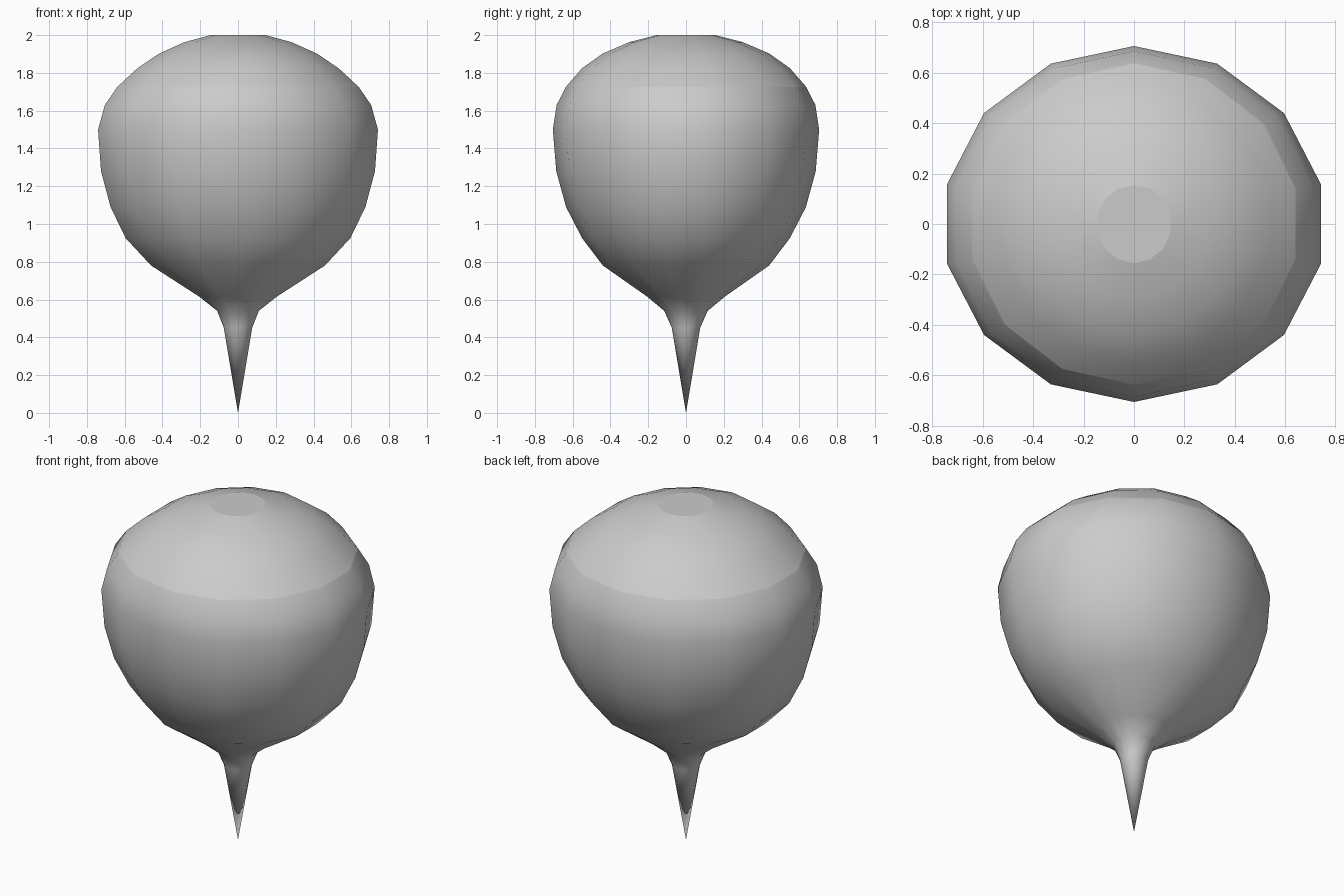
import bpy, bmesh, math

if "Cube" in bpy.data.objects:
    bpy.data.objects.remove(bpy.data.objects["Cube"])

SIDES = 14

# (x radius, y radius, height) of each ring, from the crown down
RINGS = [
    (.149, .155, 2.0), (.29, .30, 1.963), (.427, .44, 1.903), (.546, .55, 1.825),
    (.656, .637, 1.725), (.723, .685, 1.63), (.76, .705, 1.50), (.744, .687, 1.28),
    (.692, .635, 1.09), (.61, .55, .925), (.472, .44, .78), (.21, .205, .615),
    (.113, .115, .54), (.077, .075, .45),
]
SHARP = (0, 4)  # flat top disc and shoulder crease


def ring_verts(bm, rx, ry, z):
    step = 2 * math.pi / SIDES
    return [bm.verts.new((rx * math.sin(i * step), ry * math.cos(i * step), z))
            for i in range(SIDES)]


# Root bulb with tapering tail
bm = bmesh.new()
loops = [ring_verts(bm, *r) for r in RINGS]
bm.faces.new(loops[0])
for a, b in zip(loops, loops[1:]):
    for i in range(SIDES):
        j = (i + 1) % SIDES
        bm.faces.new((a[i], a[j], b[j], b[i]))
tip = bm.verts.new((0, 0, 0))
for i in range(SIDES):
    bm.faces.new((loops[-1][i], loops[-1][(i + 1) % SIDES], tip))
bmesh.ops.recalc_face_normals(bm, faces=bm.faces)

# Smooth shading with two crisp rings
for f in bm.faces:
    f.smooth = True
for k in SHARP:
    for i in range(SIDES):
        bm.edges.get((loops[k][i], loops[k][(i + 1) % SIDES])).smooth = False

mesh = bpy.data.meshes.new("root_bulb")
bm.to_mesh(mesh)
bm.free()
bpy.context.collection.objects.link(bpy.data.objects.new("root_bulb", mesh))
